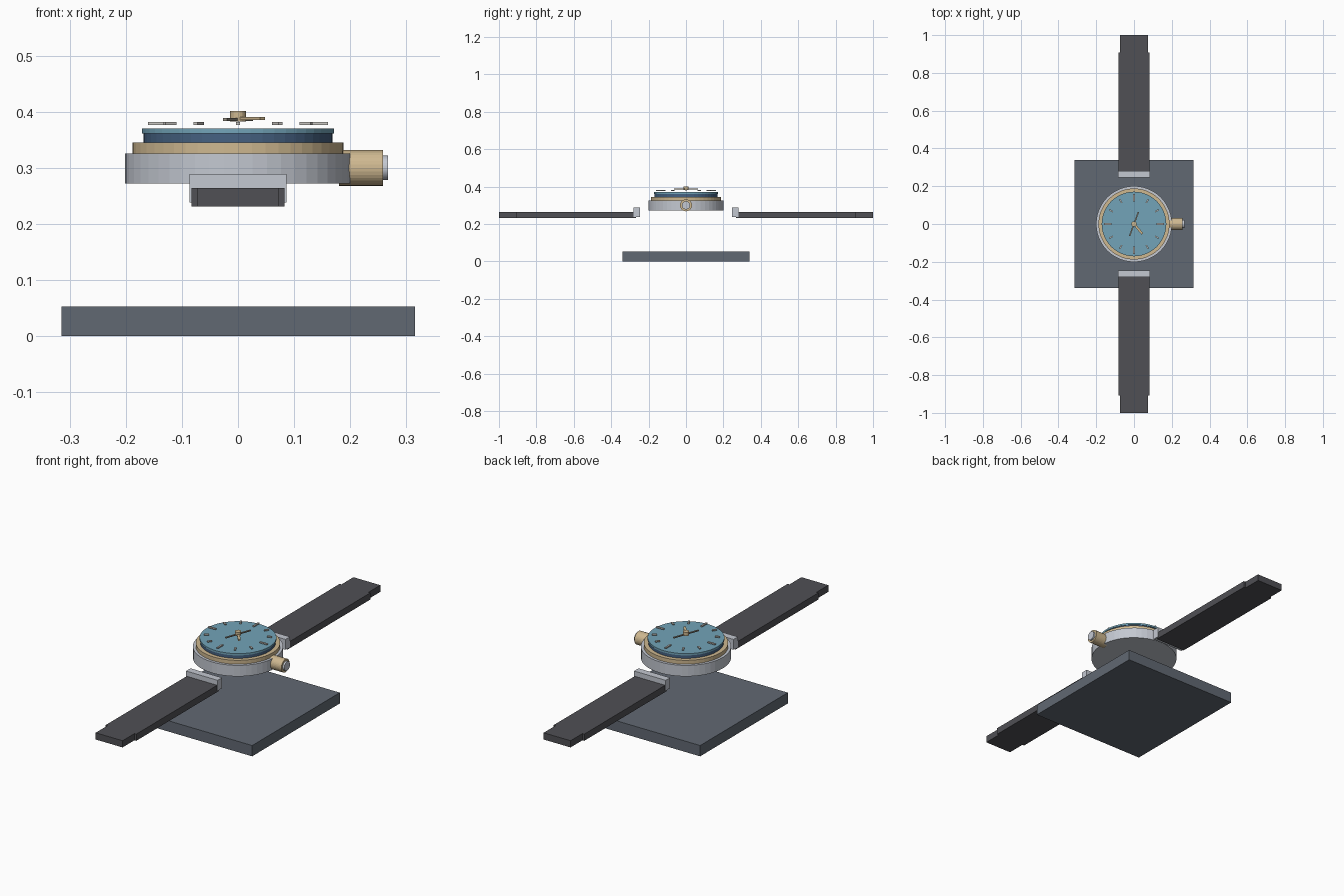
import bpy
from math import sin, cos, pi, radians, atan2

if "Cube" in bpy.data.objects:
    bpy.data.objects.remove(bpy.data.objects["Cube"])


def material(name, rgb):
    m = bpy.data.materials.new(name)
    m.diffuse_color = (*rgb, 1)
    m.use_nodes = True
    m.node_tree.nodes["Principled BSDF"].inputs["Base Color"].default_value = m.diffuse_color
    return m


SLATE = material("slate", (0.12, 0.14, 0.17))
STEEL = material("steel", (0.55, 0.58, 0.64))
GOLD = material("gold", (0.62, 0.48, 0.28))
NAVY = material("navy", (0.06, 0.12, 0.22))
TEAL = material("teal", (0.17, 0.37, 0.48))
STRAP = material("strap_dark", (0.08, 0.08, 0.09))
SILVER = material("silver", (0.6, 0.58, 0.55))
BRONZE = material("bronze", (0.3, 0.27, 0.22))


def box(name, lo, hi, mat, turn=0.0):
    # axis-aligned box between two corners, optionally turned about its own z
    bpy.ops.mesh.primitive_cube_add(
        size=1, location=[(a + b) / 2 for a, b in zip(lo, hi)], rotation=(0, 0, turn))
    o = bpy.context.object
    o.name = name
    o.scale = [b - a for a, b in zip(lo, hi)]
    o.data.materials.append(mat)
    return o


def bar(name, centre, length, width, z0, z1, turn, mat):
    x, y = centre
    return box(name, (x - length / 2, y - width / 2, z0),
               (x + length / 2, y + width / 2, z1), mat, turn)


def disc(name, r, z0, z1, mat, sides=48):
    bpy.ops.mesh.primitive_cylinder_add(
        vertices=sides, radius=r, depth=z1 - z0, location=(0, 0, (z0 + z1) / 2))
    o = bpy.context.object
    o.name = name
    o.data.materials.append(mat)
    return o


def side_knob(name, r, x0, x1, mat):
    bpy.ops.mesh.primitive_cylinder_add(
        vertices=32, radius=r, depth=x1 - x0,
        location=((x0 + x1) / 2, 0, 0.3), rotation=(0, pi / 2, 0))
    o = bpy.context.object
    o.name = name
    o.data.materials.append(mat)


# Display plate
box("base_plate", (-0.315, -0.34, 0), (0.315, 0.34, 0.053), SLATE)

# Stepped watch body
disc("case", 0.201, 0.272, 0.326, STEEL)
disc("bezel", 0.188, 0.32, 0.345, GOLD)
disc("inner_ring", 0.168, 0.34, 0.361, NAVY)
disc("dial", 0.171, 0.361, 0.37, TEAL)

# Winding crown
side_knob("crown", 0.032, 0.18, 0.258, GOLD)
side_knob("crown_cap", 0.022, 0.25, 0.267, STEEL)

# Lugs and strap halves, front and back
for s, label in ((-1, "front"), (1, "back")):
    def span(name, hx, ya, yb, z0, z1, mat):
        ys = sorted((s * ya, s * yb))
        box(f"{label}_{name}", (-hx, ys[0], z0), (hx, ys[1], z1), mat)
    span("lug", 0.086, 0.246, 0.28, 0.238, 0.289, STEEL)
    span("strap", 0.083, 0.267, 0.908, 0.231, 0.264, STRAP)
    span("strap_tip", 0.073, 0.9, 1.0, 0.231, 0.264, STRAP)

# Hour markers, longer at the quarters
for i in range(12):
    a = i * pi / 6
    length = 0.04 if i % 3 == 0 else 0.022
    bar(f"hour_marker_{i}", (0.14 * cos(a), 0.14 * sin(a)), length, 0.008,
        0.376, 0.382, a, SILVER)

# Hands and centre hub
bar("minute_hand", (0, 0), 0.135, 0.007, 0.384, 0.389, radians(70), BRONZE)
bar("hour_hand", (0.022, -0.026), 0.068, 0.012, 0.385, 0.391, atan2(-0.026, 0.022), GOLD)
disc("hand_hub", 0.014, 0.383, 0.401, GOLD, 24)
